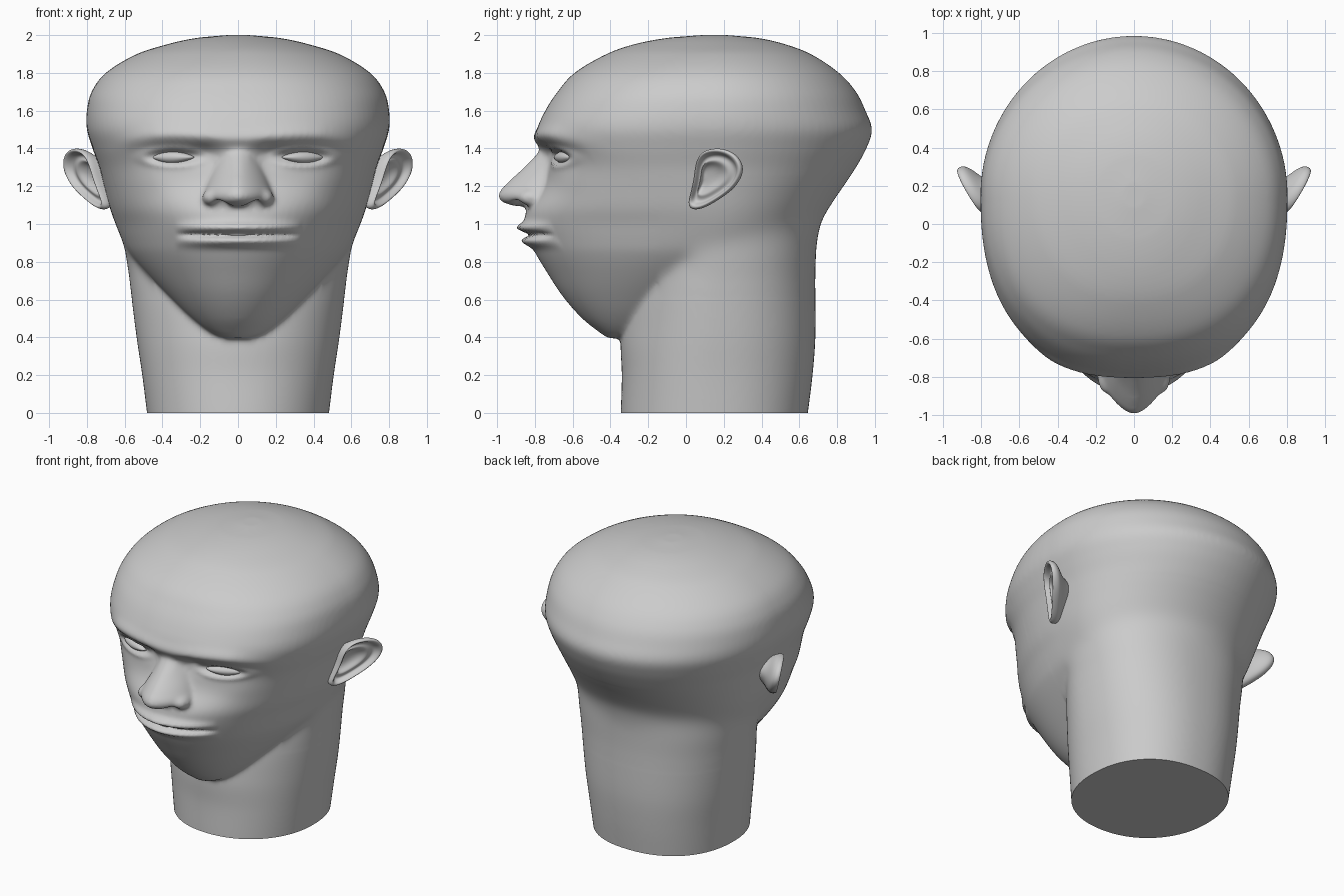
import bpy, bmesh, math
from math import exp

if "Cube" in bpy.data.objects:
    bpy.data.objects.remove(bpy.data.objects["Cube"])

SEG = 96


def hermite(rows, steps):
    """Smooth curve through rows keyed on z."""
    n = len(rows)
    tan = []
    for i in range(n):
        a, b = rows[max(i - 1, 0)], rows[min(i + 1, n - 1)]
        tan.append([(q - p) / (b[0] - a[0]) for p, q in zip(a, b)])
    out = []
    for i in range(n - 1):
        h = rows[i + 1][0] - rows[i][0]
        for s in range(steps):
            t = s / steps
            out.append([p * (2 * t ** 3 - 3 * t * t + 1) + q * (3 * t * t - 2 * t ** 3)
                        + h * (m * (t ** 3 - 2 * t * t + t) + k * (t ** 3 - t * t))
                        for p, q, m, k in zip(rows[i], rows[i + 1], tan[i], tan[i + 1])])
    return out + [list(rows[-1])]


def skin(bm, rings):
    """Bridge closed rings of points and cap both ends."""
    vs = [[bm.verts.new(p) for p in ring] for ring in rings]
    n = len(vs[0])
    for a, b in zip(vs, vs[1:]):
        for i in range(n):
            bm.faces.new((a[i], a[(i + 1) % n], b[(i + 1) % n], b[i]))
    bm.faces.new(vs[0])
    bm.faces.new(vs[-1])


def loft(bm, rows, back_n=2.0, steps=6):
    """Rows: z, front y, back y, half width, y of widest point, front roundness."""
    rings = []
    for z, f, b, w, cy, n in hermite(rows, steps):
        ring = []
        for k in range(SEG):
            a = 2 * math.pi * k / SEG
            c, s = math.cos(a), math.sin(a)
            e = 2 / (n if s < 0 else back_n)
            x = math.copysign(abs(c) ** e, c) * w
            y = cy + ((b if s >= 0 else f) - cy) * abs(s) ** e
            ring.append((x, y, z))
        rings.append(ring)
    skin(bm, rings)


def new_object(name, bm):
    bmesh.ops.recalc_face_normals(bm, faces=bm.faces)
    me = bpy.data.meshes.new(name)
    bm.to_mesh(me)
    bm.free()
    me.shade_smooth()
    ob = bpy.data.objects.new(name, me)
    bpy.context.collection.objects.link(ob)
    return ob


bm = bmesh.new()
# skull, face and jaw
loft(bm, [
    (2.0, .08, .22, .06, .15, 2), (1.985, -.10, .38, .22, .15, 2),
    (1.95, -.28, .53, .38, .15, 2), (1.9, -.42, .66, .535, .15, 2.1),
    (1.8, -.59, .81, .70, .15, 2.25), (1.7, -.68, .90, .775, .15, 2.35),
    (1.6, -.745, .95, .80, .15, 2.4), (1.5, -.785, .985, .80, .15, 2.45),
    (1.4, -.765, .955, .77, .15, 2.5), (1.3, -.735, .90, .735, .15, 2.5),
    (1.2, -.76, .835, .71, .15, 2.35), (1.08, -.84, .755, .68, .15, 2.1),
    (1.0, -.855, .71, .65, .15, 2), (.92, -.83, .69, .617, .13, 2),
    (.85, -.80, .55, .58, .09, 2), (.75, -.74, .30, .495, -.02, 2),
    (.62, -.655, .10, .37, -.15, 2), (.5, -.55, -.05, .245, -.25, 2),
    (.42, -.45, -.2, .135, -.32, 2), (.395, -.41, -.3, .06, -.35, 2)])
# neck, run below the floor and trimmed later
loft(bm, [
    (1.2, 0, .66, .5, .15, 2), (1.05, -.1, .685, .58, .15, 2),
    (.9, -.2, .69, .602, .15, 2), (.7, -.3, .685, .575, .15, 2),
    (.4, -.345, .685, .537, .15, 2), (.2, -.34, .67, .507, .15, 2.1),
    (0, -.345, .645, .482, .15, 2.1), (-.1, -.345, .63, .47, .15, 2.1)], back_n=2.25)
# nose
loft(bm, [
    (1.45, -.75, -.6, .09, -.69, 1.7), (1.39, -.775, -.6, .105, -.69, 1.6),
    (1.3, -.86, -.6, .13, -.70, 1.55), (1.21, -.955, -.6, .165, -.73, 1.6),
    (1.16, -.993, -.6, .18, -.76, 1.6), (1.12, -.98, -.6, .165, -.77, 1.6),
    (1.095, -.91, -.6, .13, -.78, 1.8)])
for sx in (-1, 1):
    wing = bmesh.ops.create_icosphere(bm, subdivisions=3, radius=1)["verts"]
    for v in wing:
        v.co = (sx * .135 + v.co.x * .055, -.81 + v.co.y * .08, 1.14 + v.co.z * .048)
base = new_object("head_base", bm)
rm = base.modifiers.new("merge", "REMESH")
rm.mode = "VOXEL"
rm.voxel_size = .0125
sm = base.modifiers.new("relax", "SMOOTH")
sm.factor = .5
sm.iterations = 12
dg = bpy.context.evaluated_depsgraph_get()
merged = bpy.data.meshes.new_from_object(base.evaluated_get(dg))
bpy.data.objects.remove(base)


def g(d, r):
    return exp(-(d / r) ** 2)


def clamp(t):
    return min(1, max(0, t))


def relax(bm, test, times):
    vs = [v for v in bm.verts if test(v.co)]
    for _ in range(times):
        bmesh.ops.smooth_vert(bm, verts=vs, factor=.5, use_axis_x=True, use_axis_y=True, use_axis_z=True)


bm = bmesh.new()
bm.from_mesh(merged)
# soften where neck meets skull and jaw
relax(bm, lambda c: c.y > 0 and .68 < c.z < 1.2, 60)
relax(bm, lambda c: c.y > -.15 and .6 < c.z < 1.25, 20)
# face relief: brow, eye sockets, lids, cheeks, lips, nostrils
for v in bm.verts:
    x, y, z = abs(v.co.x), v.co.y, v.co.z
    if y > -.3 or not .75 < z < 1.65:
        continue
    brow_z = 1.45 + .02 * g(x - .35, .2) - .12 * clamp(x - .45)
    out = .026 * g(z - brow_z, .045) * clamp((.68 - x) / .25)
    out -= .035 * g(z - 1.375, .05) * clamp((.60 - x) / .25) * clamp((x - .06) / .1)
    out -= .015 * g(x - .2, .07) * g(z - 1.36, .05)
    q = (((x - .345) / .125) ** 2 + ((z - 1.353) / .036) ** 2) ** .5
    out += .012 * g(q - 1.3, .35) - .03 * g(q, .8)
    out += .012 * g(x - .47, .13) * g(z - 1.22, .08)
    lip = clamp(1 - (x / .335) ** 2) ** .7
    out += .047 * lip * (g(z - .98, .026) + g(z - .908, .028))
    out -= .03 * clamp((.33 - x) / .08) * g(z - .943, .012)
    v.co.y = y - out
    v.co.z += .035 * g(x - .085, .035) * g(y + .87, .045) * g(z - 1.1, .03)
relax(bm, lambda c: c.y < -.6 and abs(c.x) < .4 and .84 < c.z < 1.04, 2)
relax(bm, lambda c: c.y < -.4 and 1.2 < c.z < 1.55, 2)
# flat cut under the neck, closed
bmesh.ops.bisect_plane(bm, geom=bm.verts[:] + bm.edges[:] + bm.faces[:],
                       plane_co=(0, 0, 0), plane_no=(0, 0, 1), clear_inner=True)
bmesh.ops.holes_fill(bm, edges=[e for e in bm.edges if e.is_boundary], sides=0)
head = new_object("head", bm)
head.data.set_sharp_from_angle(angle=math.radians(75))

# ear outline as y, z, and rings as scale, outward offset, centre y
OUTLINE = [(.01, 1.10), (.035, 1.075), (.09, 1.085), (.16, 1.125), (.24, 1.18), (.285, 1.24),
           (.30, 1.30), (.27, 1.36), (.21, 1.395), (.14, 1.40), (.08, 1.38), (.05, 1.32),
           (.045, 1.24), (.025, 1.16)]
EAR_RINGS = [(.5, -.14, .07), (.62, -.08, .09), (.86, -.05, .12), (.99, -.03, .13),
             (1.03, -.005, .13), (.98, .015, .13), (.88, .012, .13), (.79, -.02, .13),
             (.66, -.02, .13), (.56, -.008, .12), (.42, -.035, .11), (.2, -.045, .10)]
for side, sx in (("left", 1), ("right", -1)):
    # ears
    bm = bmesh.new()
    rings = []
    for s, off, cy in EAR_RINGS:
        ring = []
        for oy, oz in OUTLINE:
            y, z = cy + (oy - .13) * s, 1.25 + (oz - 1.25) * s
            x = .735 + .6 * (y - .03) + .23 * (z - 1.2) + off
            ring.append((sx * x, y - off * .4, z))
        rings.append(ring)
    skin(bm, rings)
    ear = new_object(side + "_ear", bm)
    sub = ear.modifiers.new("subdivision", "SUBSURF")
    sub.levels = sub.render_levels = 2
    # eyes
    bm = bmesh.new()
    bmesh.ops.create_uvsphere(bm, u_segments=32, v_segments=20, radius=1)
    for v in bm.verts:
        v.co.z *= 1 - .5 * v.co.x ** 2
        v.co = (v.co.x * .125, v.co.y * .05, v.co.z * .036)
    eye = new_object(side + "_eye", bm)
    eye.location = (sx * .345, -.632, 1.353)
    eye.rotation_euler = (0, 0, sx * math.radians(24))
